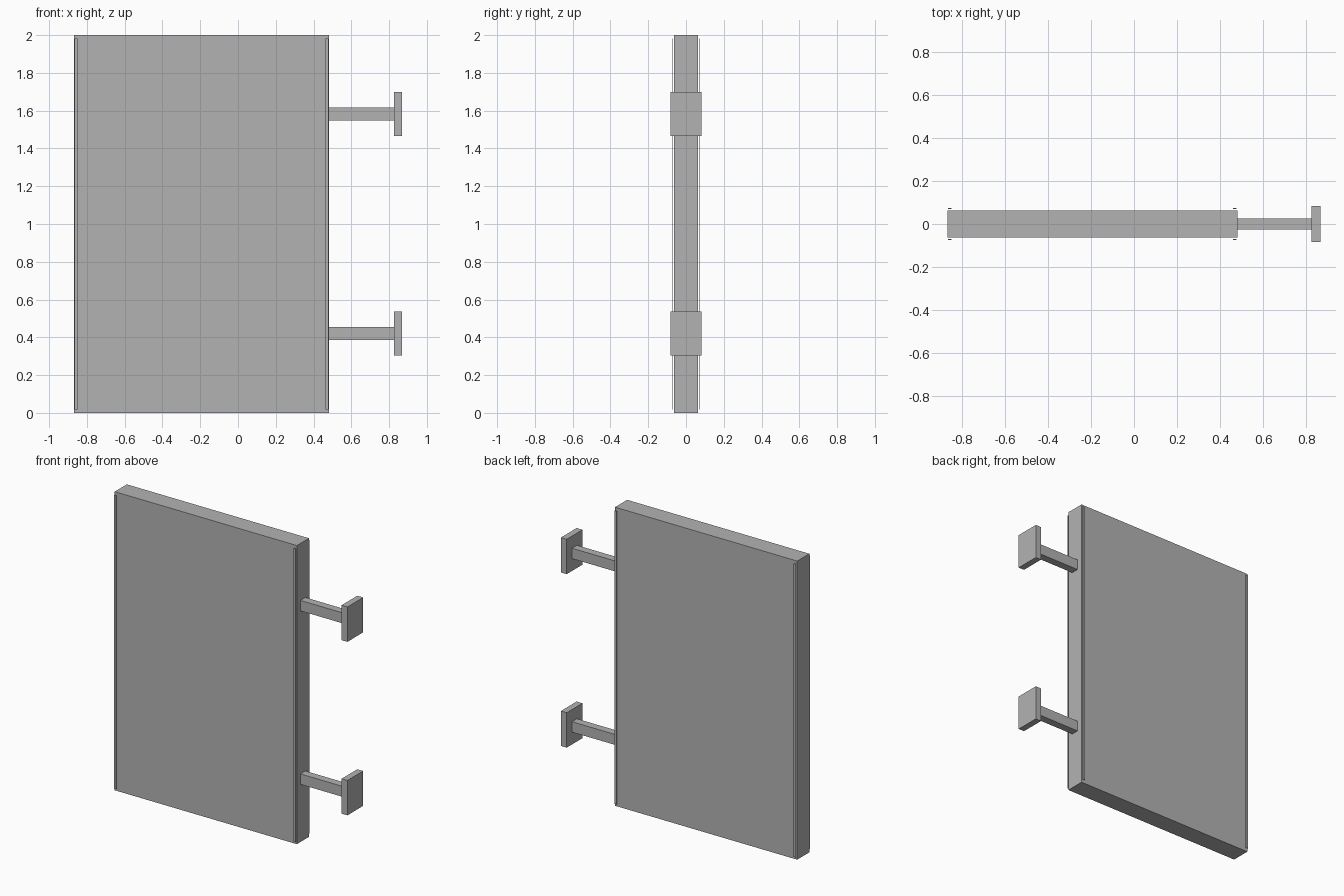
import bpy

cube = bpy.data.objects.get("Cube")
if cube:
    bpy.data.objects.remove(cube, do_unlink=True)

# Single grey finish
grey = bpy.data.materials.new("neutral_grey")
grey.use_nodes = True
grey.diffuse_color = (0.45, 0.45, 0.45, 1)
grey.node_tree.nodes["Principled BSDF"].inputs["Base Color"].default_value = grey.diffuse_color


def box(name, x, y, z):
    """Box spanning the given (min, max) range on each axis."""
    bpy.ops.mesh.primitive_cube_add(size=1, location=[sum(r) / 2 for r in (x, y, z)])
    ob = bpy.context.object
    ob.name = name
    ob.scale = [r[1] - r[0] for r in (x, y, z)]
    bpy.ops.object.transform_apply(location=False, rotation=False, scale=True)
    ob.data.materials.append(grey)
    return ob


LEFT, RIGHT = 0.481, -0.869
HALF_DEPTH = 0.064

# Sign panel
box("sign_panel", (RIGHT, LEFT), (-HALF_DEPTH, HALF_DEPTH), (0, 2))

# Thin vertical trim strips standing just off both faces
for face, y in (("front", -0.073), ("back", 0.073)):
    for side, x in (("right", RIGHT + 0.011), ("left", LEFT - 0.011)):
        box(f"{face}_{side}_trim_strip", (x - 0.008, x + 0.008),
            (y - 0.002, y + 0.002), (0.018, 1.982))

# Wall brackets: arm and mounting plate
for level, z in (("upper", 1.583), ("lower", 0.421)):
    box(f"{level}_bracket_arm", (LEFT, 0.826), (-0.026, 0.026), (z - 0.035, z + 0.035))
    box(f"{level}_mounting_plate", (0.826, 0.869), (-0.083, 0.083), (z - 0.117, z + 0.117))
